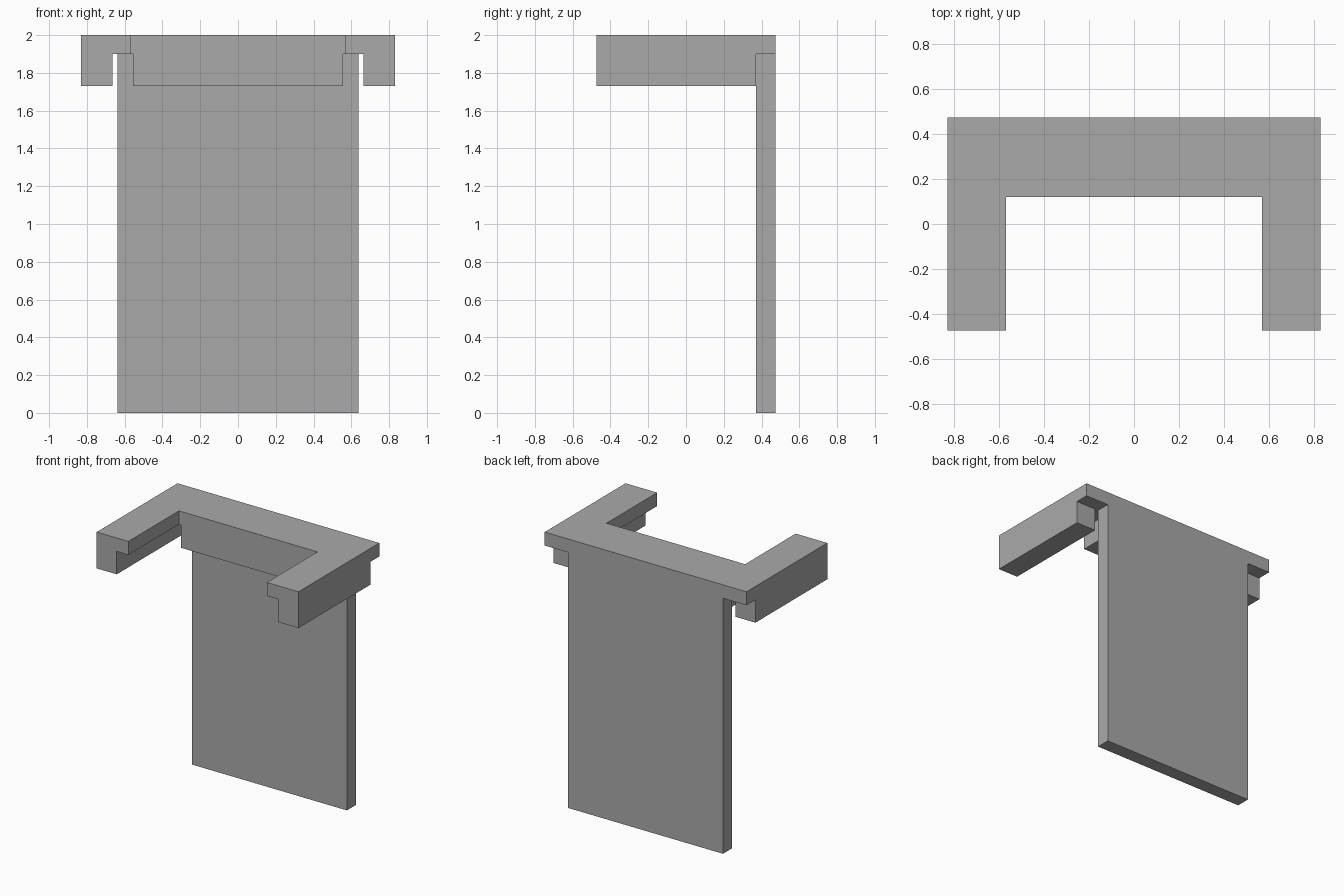
import bpy
import bmesh

cube = bpy.data.objects.get("Cube")
if cube:
    bpy.data.objects.remove(cube, do_unlink=True)

grey = bpy.data.materials.new("plain grey")
grey.use_nodes = True
colour = (0.4, 0.4, 0.4, 1)
grey.diffuse_color = colour
grey.node_tree.nodes["Principled BSDF"].inputs["Base Color"].default_value = colour

# Main levels and depths
TOP, SLAB_BOTTOM, RAIL_BOTTOM = 2.0, 1.9, 1.73
FRONT, BACK = -0.475, 0.475
INNER, PANEL_FRONT = 0.12, 0.37
OUTER_X, ARM_X = 0.83, 0.57


def prism(name, outline, bottom, top):
    """Extrude a plan outline between two heights."""
    bm = bmesh.new()
    face = bm.faces.new([bm.verts.new((x, y, bottom)) for x, y in outline])
    result = bmesh.ops.extrude_face_region(bm, geom=[face])
    verts = [g for g in result["geom"] if isinstance(g, bmesh.types.BMVert)]
    bmesh.ops.translate(bm, verts=verts, vec=(0, 0, top - bottom))
    bmesh.ops.recalc_face_normals(bm, faces=bm.faces)
    mesh = bpy.data.meshes.new(name)
    bm.to_mesh(mesh)
    bm.free()
    mesh.materials.append(grey)
    obj = bpy.data.objects.new(name, mesh)
    bpy.context.collection.objects.link(obj)
    return obj


def box(name, x0, x1, y0, y1, z0, z1):
    return prism(name, [(x0, y0), (x1, y0), (x1, y1), (x0, y1)], z0, z1)


# U-shaped top slab
half = [(OUTER_X, BACK), (OUTER_X, FRONT), (ARM_X, FRONT), (ARM_X, INNER)]
prism("top_slab", half + [(-x, y) for x, y in reversed(half)], SLAB_BOTTOM, TOP)

# Rails hanging under the outer edges of the arms
for side, sign in (("left", 1), ("right", -1)):
    x0, x1 = sorted((sign * 0.665, sign * OUTER_X))
    box(side + "_rail", x0, x1, FRONT, PANEL_FRONT, RAIL_BOTTOM, SLAB_BOTTOM)

# Block under the middle of the slab, in front of the panel
box("front_block", -0.555, 0.555, INNER, PANEL_FRONT, RAIL_BOTTOM, SLAB_BOTTOM)

# Tall back panel
box("back_panel", -0.637, 0.637, PANEL_FRONT, BACK, 0, SLAB_BOTTOM)
